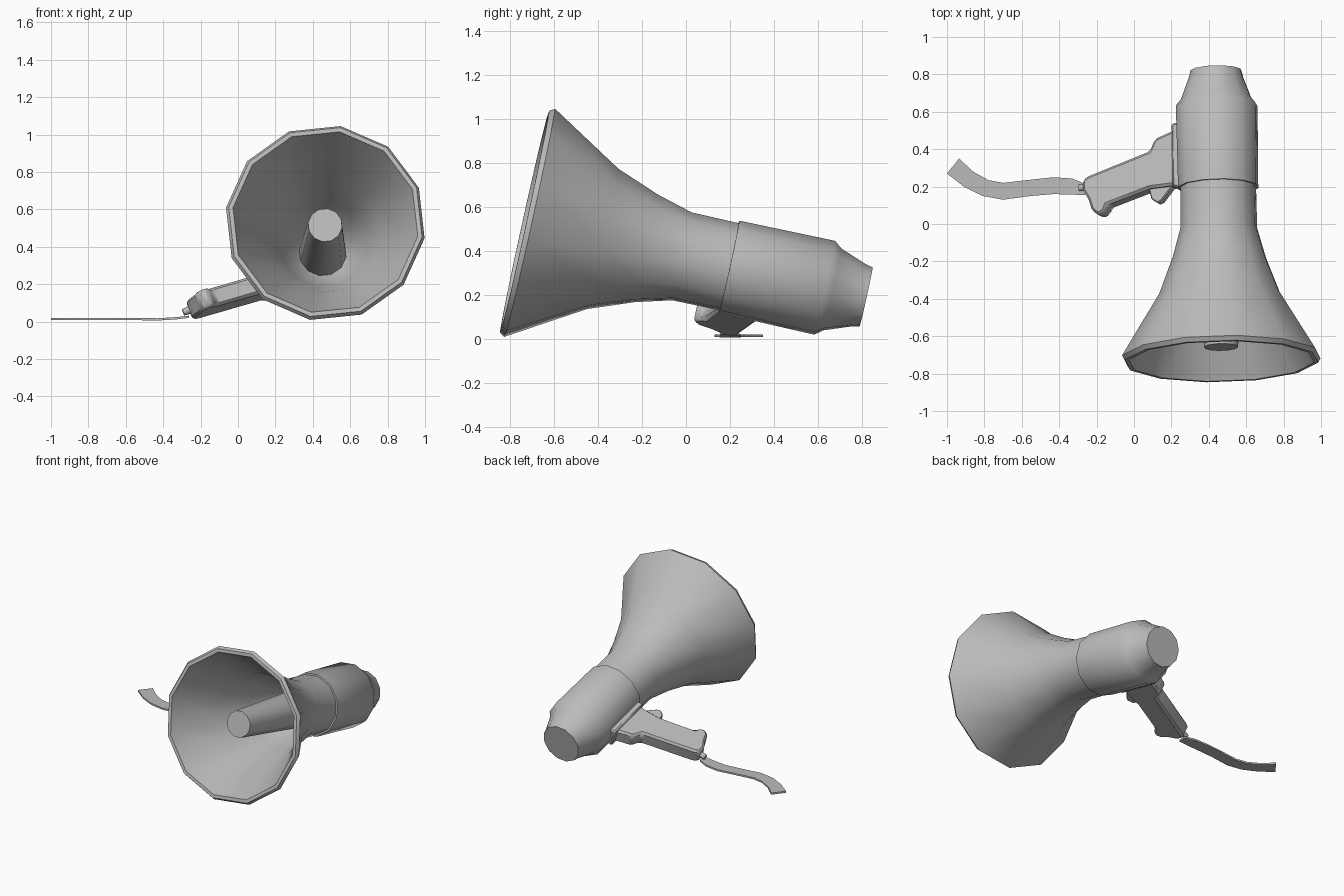
import bpy, bmesh, math
from mathutils import Vector, Matrix

if "Cube" in bpy.data.objects:
    bpy.data.objects.remove(bpy.data.objects["Cube"], do_unlink=True)

grey = bpy.data.materials.new("plain_grey")
grey.use_nodes = True
grey.diffuse_color = (0.5, 0.5, 0.5, 1)
grey.node_tree.nodes["Principled BSDF"].inputs["Base Color"].default_value = (0.5, 0.5, 0.5, 1)

# Tilted frames: the barrel axis, and the grip that sticks out sideways from it
origin = Vector((0.467, -0.722, 0.53))
axis = Vector((-0.018, 0.976, -0.215)).normalized()
side = axis.cross(Vector((0, 0, 1))).normalized()
up = side.cross(axis)
out = Vector((-0.933, 0, -0.35))
out = (out - axis * out.dot(axis)).normalized()
normal = axis.cross(out)


def grip(a, b, c):
    return origin + axis * a + out * b + normal * c


def finish(name, bm, angle=40, bevel=0):
    bmesh.ops.recalc_face_normals(bm, faces=bm.faces)
    mesh = bpy.data.meshes.new(name)
    bm.to_mesh(mesh)
    bm.free()
    obj = bpy.data.objects.new(name, mesh)
    bpy.context.collection.objects.link(obj)
    mesh.materials.append(grey)
    if bevel:
        mod = obj.modifiers.new("soft_edges", "BEVEL")
        mod.width = bevel
        mod.segments = 1
        mod.limit_method = "ANGLE"
    bpy.ops.object.select_all(action="DESELECT")
    obj.select_set(True)
    bpy.context.view_layer.objects.active = obj
    bpy.ops.object.shade_smooth_by_angle(angle=math.radians(angle))
    return obj


def lathe(name, profile, sides=12, cap_start=False, cap_end=False, angle=40):
    """Sweep (distance, radius) points round the barrel axis."""
    bm = bmesh.new()
    rings = []
    for t, r in profile:
        ring = []
        for k in range(sides):
            th = math.radians(9) + math.tau * k / sides
            ring.append(bm.verts.new(origin + axis * t + (side * math.sin(th) + up * math.cos(th)) * r))
        rings.append(ring)
    for p, q in zip(rings, rings[1:]):
        for k in range(sides):
            n = (k + 1) % sides
            bm.faces.new((p[k], p[n], q[n], q[k]))
    if cap_start:
        bm.faces.new(rings[0])
    if cap_end:
        bm.faces.new(rings[-1])
    return finish(name, bm, angle)


def slab(name, outline, half, bevel):
    """Extrude an (axis, out) outline to both sides of the grip plane."""
    bm = bmesh.new()
    low = [bm.verts.new(grip(a, b, -half)) for a, b in outline]
    high = [bm.verts.new(grip(a, b, half)) for a, b in outline]
    bm.faces.new(low)
    bm.faces.new(high)
    for k in range(len(outline)):
        n = (k + 1) % len(outline)
        bm.faces.new((low[k], low[n], high[n], high[k]))
    return finish(name, bm, 30, bevel)


# Horn: inner throat, rolled rim, flared outside, straight neck
lathe("horn", [(0.76, 0.12), (0.70, 0.17), (0.55, 0.235), (0.35, 0.31), (0.01, 0.49),
               (-0.012, 0.50), (-0.012, 0.523), (0.012, 0.537), (0.04, 0.52),
               (0.353, 0.33), (0.555, 0.253), (0.72, 0.207), (0.96, 0.205)])
lathe("inner_cone", [(0.065, 0.092), (0.77, 0.128)], cap_start=True)

# Rear housing with stepped tail
lathe("housing", [(0.94, 0.2), (0.94, 0.217), (1.385, 0.221), (1.42, 0.193),
                  (1.545, 0.146), (1.578, 0.139)], cap_start=True, cap_end=True)

# Grip and trigger
slab("mount_plate", [(0.95, 0.17), (1.30, 0.17), (1.30, 0.237), (0.95, 0.237)], 0.068, 0.01)
slab("handle", [(0.965, 0.2), (1.262, 0.2), (1.262, 0.243), (1.228, 0.34), (1.164, 0.371),
                (1.06, 0.723), (1.04, 0.755), (0.986, 0.755), (0.932, 0.724), (0.868, 0.704),
                (0.840, 0.665), (0.860, 0.63), (0.892, 0.617), (0.96, 0.371)], 0.052, 0.014)
slab("trigger", [(1.0, 0.25), (0.965, 0.25), (0.89, 0.315), (0.88, 0.337), (0.905, 0.372),
                 (0.96, 0.385), (1.0, 0.37)], 0.028, 0.006)

# Strap loop: a short pin at the grip's end
bm = bmesh.new()
turn = out.to_track_quat("Z", "Y").to_matrix().to_4x4()
bmesh.ops.create_cone(bm, cap_ends=True, segments=10, radius1=0.022, radius2=0.018, depth=0.05,
                      matrix=Matrix.Translation(grip(1.01, 0.765, 0)) @ turn)
finish("strap_pin", bm)

# Wrist strap: flat ribbon between two edges
back = [(-0.262, 0.215), (-0.33, 0.243), (-0.43, 0.25), (-0.55, 0.237), (-0.70, 0.22),
        (-0.78, 0.235), (-0.86, 0.28), (-0.935, 0.35)]
front = [(-0.262, 0.155), (-0.33, 0.157), (-0.43, 0.16), (-0.55, 0.15), (-0.70, 0.13),
         (-0.81, 0.15), (-0.91, 0.20), (-1.0, 0.27)]
heights = [0.02, 0.012, 0.006] + [0.008] * 5
bm = bmesh.new()
rows = []
for (bx, by), (fx, fy), z in zip(back, front, heights):
    rows.append([bm.verts.new(p) for p in ((bx, by, z), (fx, fy, z), (fx, fy, z + 0.012), (bx, by, z + 0.012))])
for p, q in zip(rows, rows[1:]):
    for k in range(4):
        n = (k + 1) % 4
        bm.faces.new((p[k], p[n], q[n], q[k]))
bm.faces.new(rows[0])
bm.faces.new(rows[-1])
finish("strap", bm, 30)
